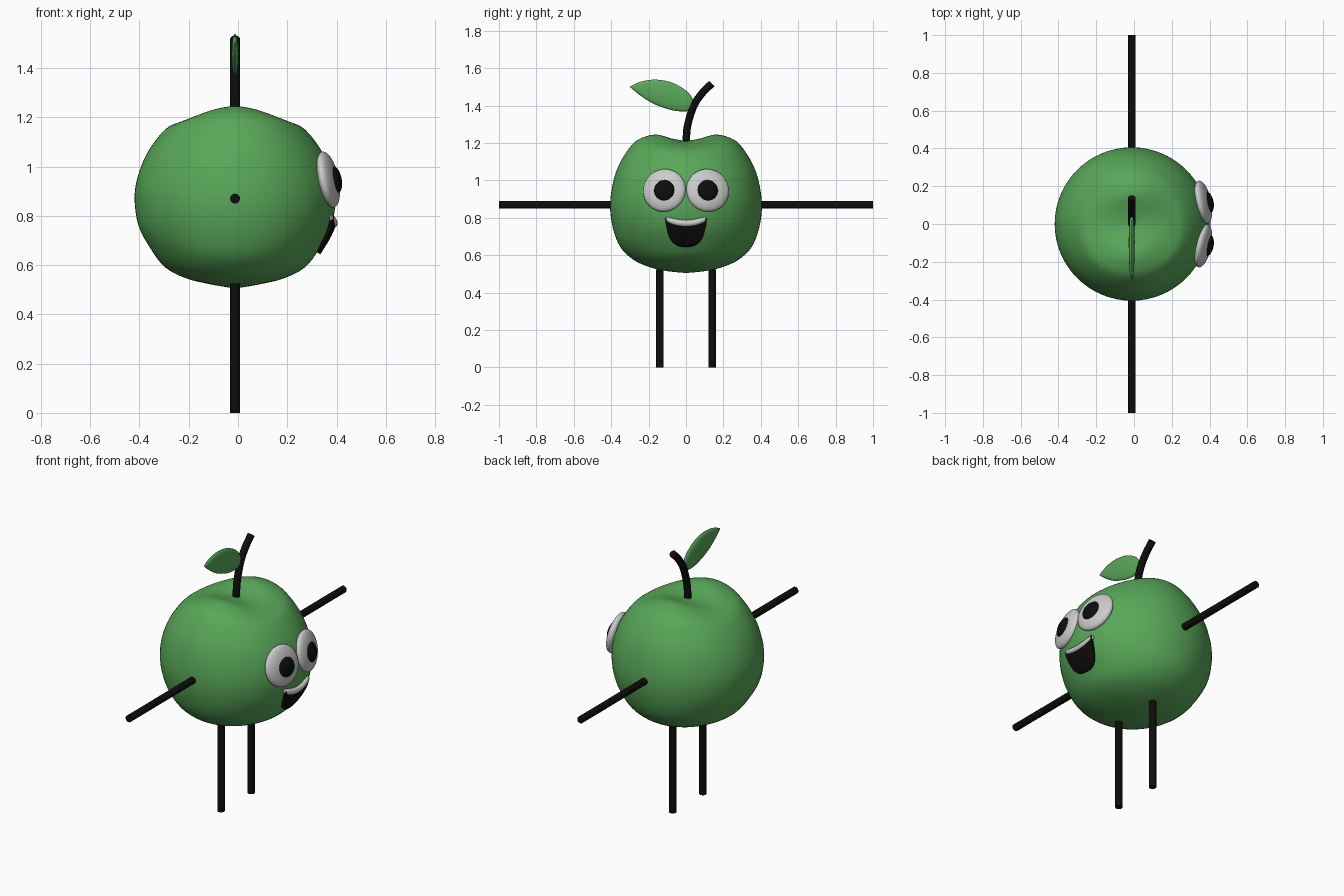
import bpy, bmesh
from math import sin, cos, pi
from mathutils import Vector, Matrix, Euler
from mathutils.bvhtree import BVHTree

if "Cube" in bpy.data.objects:
    bpy.data.objects.remove(bpy.data.objects["Cube"])

CX = -0.012


def material(name, rgb):
    m = bpy.data.materials.new(name)
    m.diffuse_color = (*rgb, 1)
    m.use_nodes = True
    m.node_tree.nodes["Principled BSDF"].inputs["Base Color"].default_value = m.diffuse_color
    return m


GREEN = material("green", (0.10, 0.39, 0.10))
BLACK = material("black", (0.004, 0.004, 0.004))


def finish(bm, name, mat=None):
    bmesh.ops.recalc_face_normals(bm, faces=bm.faces)
    me = bpy.data.meshes.new(name)
    bm.to_mesh(me)
    bm.free()
    ob = bpy.data.objects.new(name, me)
    bpy.context.collection.objects.link(ob)
    if mat:
        me.materials.append(mat)
    bpy.context.view_layer.objects.active = ob
    ob.select_set(True)
    bpy.ops.object.shade_smooth_by_angle(angle=0.8)
    ob.select_set(False)
    return ob


def smooth_path(pts, n):
    """Catmull-Rom samples through the given points."""
    pts = [Vector(p) for p in pts]
    ext = [pts[0] * 2 - pts[1]] + pts + [pts[-1] * 2 - pts[-2]]
    out = []
    for i in range(len(pts) - 1):
        a, b, c, d = ext[i:i + 4]
        for k in range(n):
            t = k / n
            out.append(0.5 * (2 * b + (c - a) * t + (2 * a - 5 * b + 4 * c - d) * t * t
                              + (3 * b - a - 3 * c + d) * t ** 3))
    return out + [pts[-1]]


def loft(rings, name, mat=None):
    """Skin closed rings of points and cap both ends."""
    bm = bmesh.new()
    vs = [[bm.verts.new(p) for p in r] for r in rings]
    n = len(vs[0])
    for a, b in zip(vs, vs[1:]):
        for j in range(n):
            bm.faces.new((a[j], a[(j + 1) % n], b[(j + 1) % n], b[j]))
    bm.faces.new(vs[0])
    bm.faces.new(vs[-1])
    bmesh.ops.remove_doubles(bm, verts=bm.verts, dist=1e-5)
    return finish(bm, name, mat)


def tube(path, radii, name, mat=None, side=Vector((1, 0, 0)), n=24):
    rings = []
    for i, p in enumerate(path):
        t = (path[min(i + 1, len(path) - 1)] - path[max(i - 1, 0)]).normalized()
        u = (side - t * side.dot(t)).normalized()
        w = t.cross(u)
        rings.append([p + (u * cos(2 * pi * j / n) + w * sin(2 * pi * j / n)) * radii[i]
                      for j in range(n)])
    return loft(rings, name, mat)


# Apple body: x-section and y-section profiles blended around the axis
profile = smooth_path([
    (0.001, 1.21, 0.001, 1.21), (.08, 1.208, .08, 1.225), (.15, 1.20, .155, 1.245),
    (.22, 1.182, .23, 1.23), (.285, 1.15, .29, 1.19), (.354, 1.06, .355, 1.09),
    (.395, .96, .39, .99), (.408, .868, .406, .868), (.392, .76, .392, .75),
    (.345, .67, .352, .645), (.285, .592, .28, .575), (.2, .547, .19, .535),
    (.1, .522, .1, .515), (0.001, .505, 0.001, .505)], 4)
rings = []
for ra, za, rb, zb in profile:
    ring = []
    for j in range(64):
        c, s = cos(2 * pi * j / 64), sin(2 * pi * j / 64)
        ring.append((CX + ra * c, rb * s, za * c * c + zb * s * s))
    rings.append(ring)
body = loft(rings, "apple_body", GREEN)
tree = BVHTree.FromPolygons([v.co for v in body.data.vertices],
                            [p.vertices[:] for p in body.data.polygons])


def on_face(y, z, lift):
    hit = tree.ray_cast(Vector((2, y, z)), Vector((-1, 0, 0)))[0]
    return hit + Vector((lift, 0, 0))


# Arms and legs
for side, tag in ((-1, "right"), (1, "left")):
    tube([Vector((CX, side * .38, .87)), Vector((CX, side, .87))], [.02] * 2,
         tag + "_arm", BLACK)
    tube([Vector((CX, side * .14, 0)), Vector((CX, side * .14, .525))], [.02] * 2,
         tag + "_leg", BLACK)

    # Eyes: flattened balls turned outwards and slightly up
    rot = Euler((0, -.2, side * .21)).to_matrix().to_4x4()
    for part, off, half, rad, mat in (("eye", 0, .037, .116, None),
                                      ("pupil", .029, .024, .056, BLACK)):
        bm = bmesh.new()
        bmesh.ops.create_uvsphere(bm, u_segments=32, v_segments=20, radius=1)
        loc = Vector((.366, side * .116, .947)) + Vector((off, 0, 0))
        bm.transform(Matrix.Translation(loc) @ rot @ Matrix.Diagonal((half, rad, rad, 1)))
        finish(bm, tag + "_" + part, mat)

# Open mouth wrapped on the body
lower = smooth_path([(-.108, .79), (-.1, .735), (-.08, .685), (-.045, .655), (0, .648),
                     (.045, .655), (.08, .685), (.1, .735), (.108, .79)], 3)
bm = bmesh.new()
cols = []
for y, z in lower:
    top = .77 + .03 * (y / .108) ** 2
    cols.append([bm.verts.new(on_face(y, z + (top - z) * k / 8, .009)) for k in range(9)])
for a, b in zip(cols, cols[1:]):
    for k in range(8):
        bm.faces.new((a[k], b[k], b[k + 1], a[k + 1]))
mouth = finish(bm, "mouth", BLACK)
mod = mouth.modifiers.new("thickness", "SOLIDIFY")
mod.thickness = .015
mod.offset = 0

# Upper teeth: a rounded band along the top of the mouth
path, radii = [], []
for i in range(25):
    t = -1 + i / 12
    path.append(on_face(.113 * t, .77 + .028 * t * t, .004))
    radii.append(.004 + .014 * (1 - t ** 4) ** .5)
tube(path, radii, "upper_teeth", n=16)

# Curved stem
path = smooth_path([(CX, 0, 1.19), (CX, .008, 1.29), (CX, .04, 1.395), (CX, .085, 1.465),
                    (CX, .138, 1.518)], 5)
tube(path, [.02] * len(path), "stem", BLACK)

# Leaf: lens-shaped sections between upper and lower edges
edges = smooth_path([(-.30, 1.502, -.298, 1.498), (-.245, 1.527, -.25, 1.458),
                     (-.17, 1.539, -.18, 1.413), (-.09, 1.528, -.10, 1.382),
                     (-.02, 1.495, -.04, 1.37), (.025, 1.455, .015, 1.371),
                     (.047, 1.405, .042, 1.38)], 4)
rings = []
for i, (yu, zu, yl, zl) in enumerate(edges):
    up, lo = Vector((CX, yu, zu)), Vector((CX, yl, zl))
    mid, arm = (up + lo) / 2, (up - lo) / 2
    thick = .001 + .015 * sin(pi * i / (len(edges) - 1)) ** .6 if 0 < i < len(edges) - 1 else .001
    rings.append([mid + arm * cos(2 * pi * j / 20) + Vector((thick * sin(2 * pi * j / 20), 0, 0))
                  for j in range(20)])
loft(rings, "leaf", GREEN)
